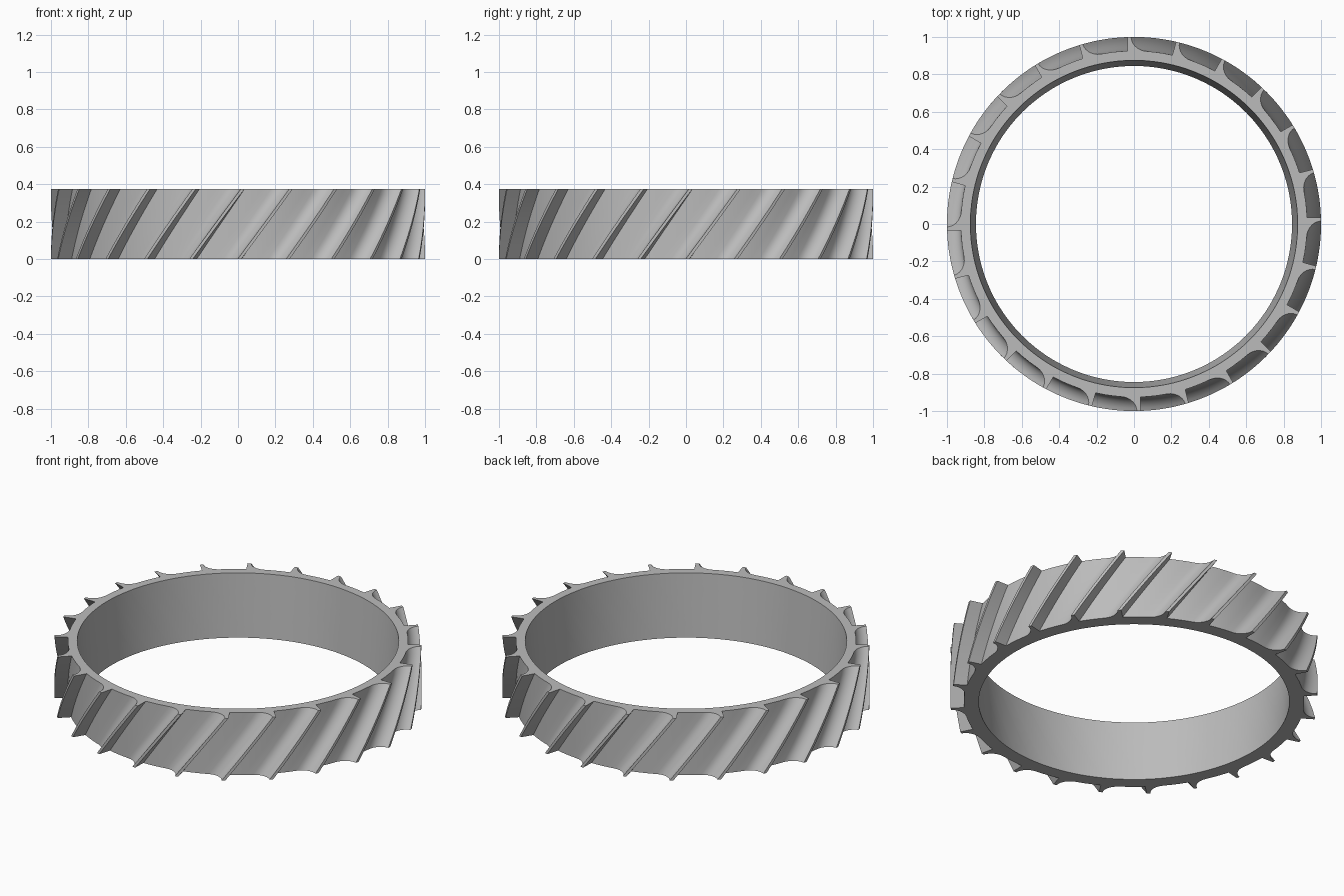
import bpy, bmesh
from math import sin, cos, pi, radians

cube = bpy.data.objects.get("Cube")
if cube:
    bpy.data.objects.remove(cube, do_unlink=True)

TEETH, HEIGHT, TWIST, LAYERS = 24, 0.375, radians(16), 12
TIP, ROOT = 1.0, 0.926
INNER_BOTTOM, INNER_TOP = 0.845, 0.875
PITCH = 360 / TEETH
START = 2.0  # angle of a steep flank on the top face, in degrees

# One tooth space: steep flank, floor, then concave flank up to the next tip
space = [(0, TIP), (0.2, ROOT)]
space += [(a, ROOT) for a in (3, 6, 9)]
STEPS = 7
for i in range(1, STEPS + 1):
    t = i / STEPS * pi / 2
    space.append((9 + 4.9 * sin(t), ROOT + (TIP - ROOT) * (1 - cos(t))))

profile = [(radians(START + k * PITCH + a), r)
           for k in range(TEETH) for a, r in space]
count = len(profile)

bm = bmesh.new()


def ring(points, z):
    return [bm.verts.new((r * cos(a), r * sin(a), z)) for a, r in points]


def bridge(first, second):
    for i in range(count):
        j = (i + 1) % count
        bm.faces.new((first[i], first[j], second[j], second[i]))


# Twisted outer wall and tapered bore, layer by layer
outer, inner = [], []
for n in range(LAYERS + 1):
    f = n / LAYERS
    turn = (f - 1) * TWIST
    bore = INNER_BOTTOM + (INNER_TOP - INNER_BOTTOM) * f
    outer.append(ring([(a + turn, r) for a, r in profile], f * HEIGHT))
    inner.append(ring([(a + turn, bore) for a, r in profile], f * HEIGHT))
for n in range(LAYERS):
    bridge(outer[n], outer[n + 1])
    bridge(inner[n + 1], inner[n])

# Flat end faces
bridge(outer[-1], inner[-1])
bridge(inner[0], outer[0])
bmesh.ops.recalc_face_normals(bm, faces=bm.faces)

mesh = bpy.data.meshes.new("helical_ring")
bm.to_mesh(mesh)
bm.free()
gear = bpy.data.objects.new("helical_ring", mesh)
bpy.context.collection.objects.link(gear)

# Single grey finish
grey = bpy.data.materials.new("light_grey")
grey.use_nodes = True
colour = (0.5, 0.5, 0.5, 1)
grey.diffuse_color = colour
grey.node_tree.nodes["Principled BSDF"].inputs["Base Color"].default_value = colour
mesh.materials.append(grey)

bpy.ops.object.select_all(action="DESELECT")
gear.select_set(True)
bpy.context.view_layer.objects.active = gear
bpy.ops.object.shade_smooth_by_angle(angle=radians(30))
